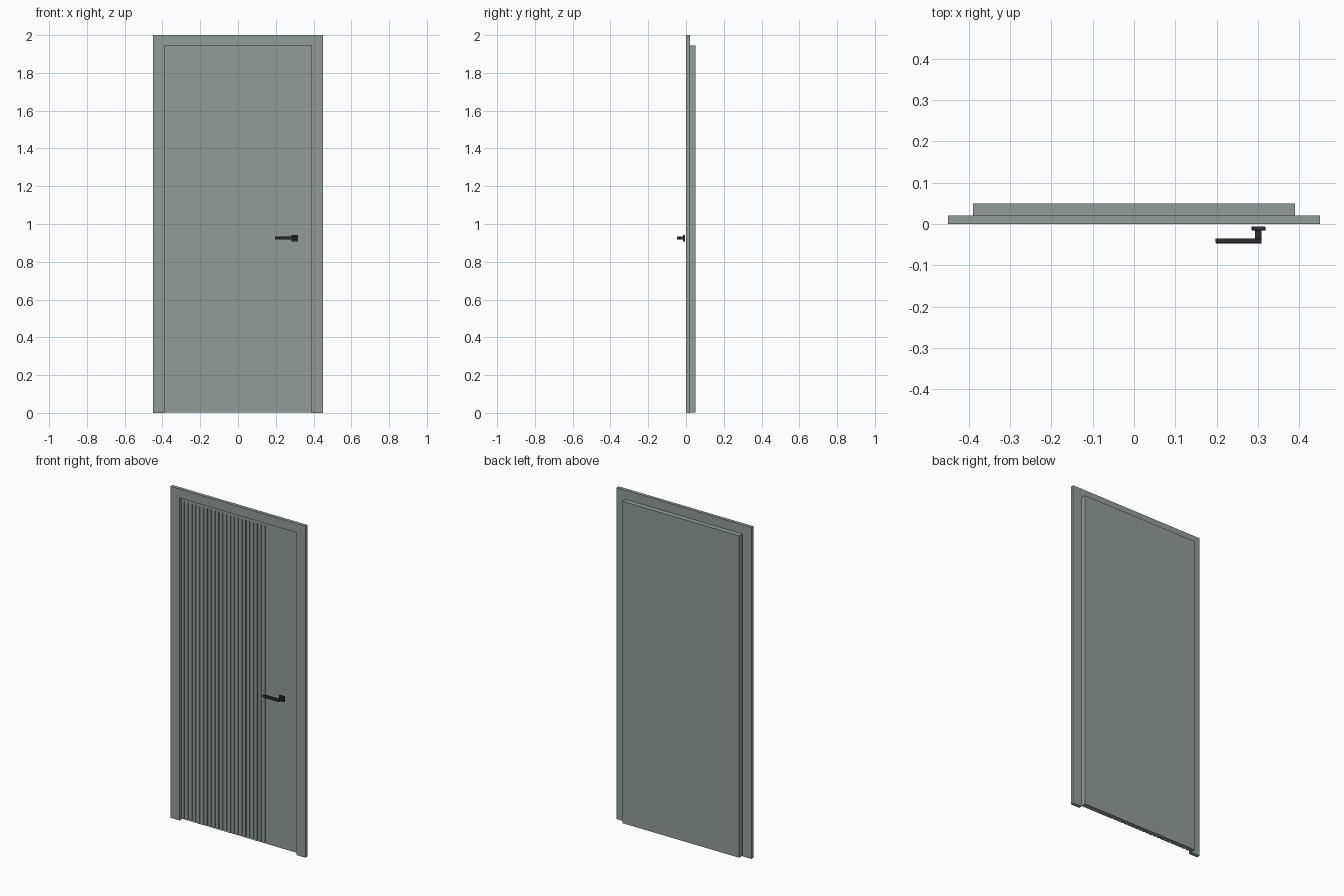
import bpy, bmesh
from mathutils import Matrix, Vector

cube = bpy.data.objects.get("Cube")
if cube:
    bpy.data.objects.remove(cube, do_unlink=True)


def material(name, rgb):
    m = bpy.data.materials.new(name)
    m.use_nodes = True
    m.diffuse_color = (*rgb, 1)
    m.node_tree.nodes["Principled BSDF"].inputs["Base Color"].default_value = (*rgb, 1)
    return m


GREY = material("door grey", (0.29, 0.335, 0.32))
BLACK = material("handle black", (0.025, 0.025, 0.027))


def add_box(bm, x, y, z):
    """Add a box given its (low, high) range on each axis."""
    lo, hi = Vector((x[0], y[0], z[0])), Vector((x[1], y[1], z[1]))
    size = Matrix.Diagonal((*(hi - lo), 1))
    bmesh.ops.create_cube(bm, size=1, matrix=Matrix.Translation((lo + hi) / 2) @ size)


def make(name, boxes, mat, bevel=0):
    bm = bmesh.new()
    for b in boxes:
        add_box(bm, *b)
    if bevel:
        bmesh.ops.bevel(bm, geom=bm.edges[:], offset=bevel, segments=2,
                        profile=0.5, affect='EDGES')
    mesh = bpy.data.meshes.new(name)
    bm.to_mesh(mesh)
    bm.free()
    mesh.materials.append(mat)
    ob = bpy.data.objects.new(name, mesh)
    bpy.context.collection.objects.link(ob)
    return ob


HALF, INNER, HEAD, TOP = 0.45, 0.39, 1.945, 2.0
FACE, BACK = 0.02, 0.05

# Casing around the opening
make("casing_right", [((-HALF, -INNER), (0, FACE), (0, HEAD))], GREY)
make("casing_left", [((INNER, HALF), (0, FACE), (0, HEAD))], GREY)
make("casing_head", [((-HALF, HALF), (0, FACE), (HEAD, TOP))], GREY)

# Door leaf, set back behind the casing
door = make("door_leaf", [((-INNER, INNER), (FACE, BACK), (0.003, HEAD))], GREY)

# Row of narrow vertical grooves cut into the front face
PITCH, WIDTH, DEPTH = 0.0257, 0.0075, 0.006
starts = [-0.374 + PITCH * i for i in range(22)]
cutter = make("groove_cutter",
              [((s, s + WIDTH), (0, FACE + DEPTH), (-0.1, 1.92)) for s in starts], GREY)
cutter.hide_render = True
mod = door.modifiers.new("grooves", 'BOOLEAN')
mod.operation, mod.solver, mod.object = 'DIFFERENCE', 'EXACT', cutter
bpy.context.view_layer.objects.active = door
bpy.ops.object.modifier_apply(modifier=mod.name)
bpy.data.objects.remove(cutter, do_unlink=True)

# Lever handle
HX, HZ = 0.301, 0.925


def around(c, r):
    return (c - r, c + r)


make("handle_rosette", [(around(HX, 0.017), (-0.016, -0.006), around(HZ, 0.017))], BLACK, 0.002)
make("handle_neck", [(around(HX, 0.008), (-0.036, -0.015), around(HZ, 0.008))], BLACK, 0.001)
make("handle_lever", [((0.197, HX + 0.008), (-0.047, -0.035), around(HZ, 0.008))], BLACK, 0.002)
